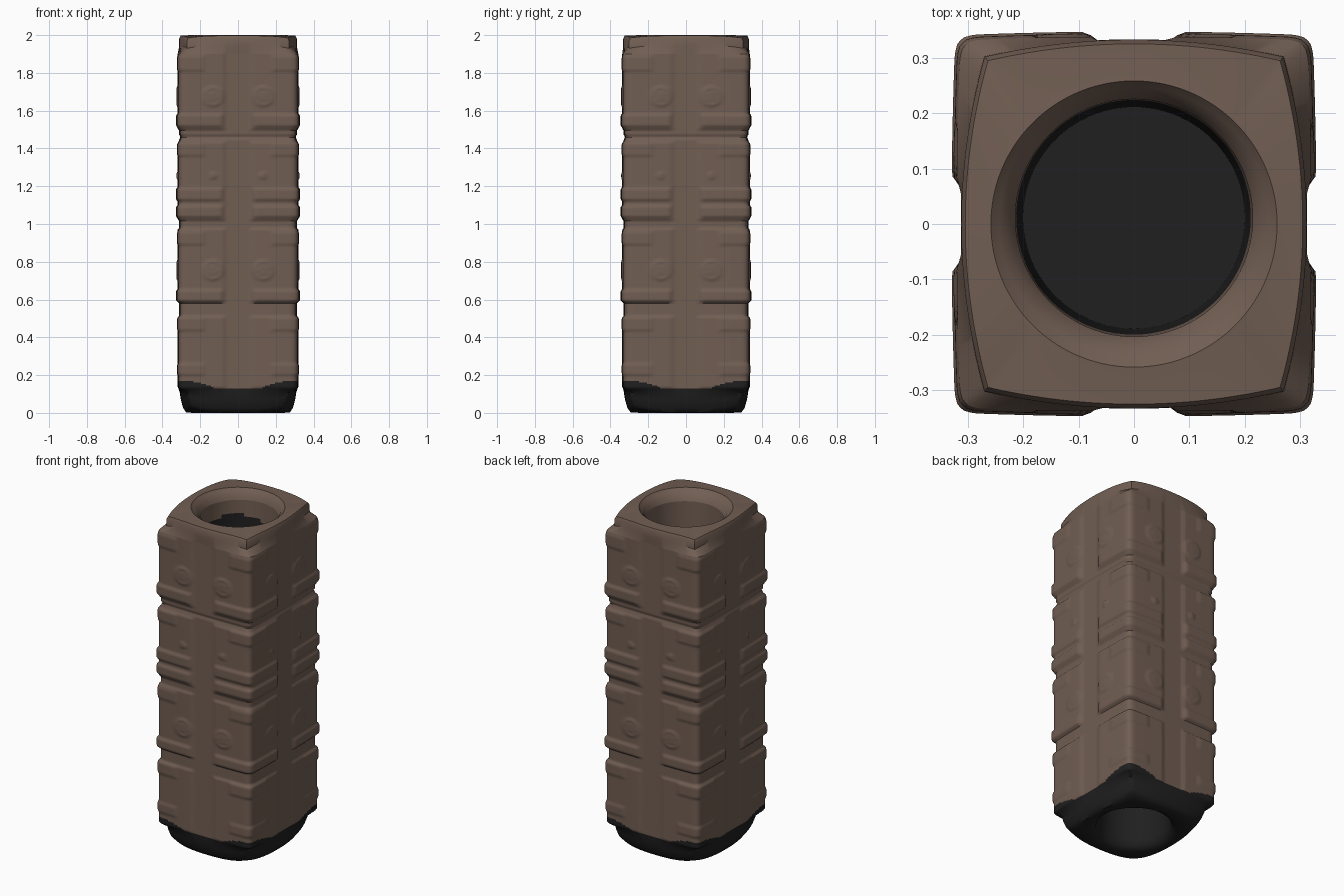
import bpy, math

if "Cube" in bpy.data.objects:
    bpy.data.objects.remove(bpy.data.objects["Cube"])

HX, HY, N = 0.305, 0.323, 48          # half sizes of the core, points per side


def material(name, rgb):
    m = bpy.data.materials.new(name)
    m.diffuse_color = (*rgb, 1)
    m.use_nodes = True
    m.node_tree.nodes["Principled BSDF"].inputs["Base Color"].default_value = m.diffuse_color
    return m


BROWN = material("brown stone", (0.165, 0.112, 0.086))
BLACK = material("black base", (0.014, 0.014, 0.014))


def step(a, b, x):
    t = min(max((x - a) / (b - a), 0), 1)
    return t * t * (3 - 2 * t)


def band(x, a, b, s=0.012):
    return step(a - s / 2, a + s / 2, x) * (1 - step(b - s / 2, b + s / 2, x))


# relief layout: (low z, high z) ranges and eyes (z, radius)
TIERS = [(1.50, 1.93), (1.02, 1.435), (0.585, 0.975), (0.13, 0.51)]
NOSE_BARS = [(1.515, 1.58), (1.125, 1.19), (1.035, 1.095), (0.59, 0.65)]
SHORT_BARS = [(1.81, 1.89), (1.36, 1.43), (0.89, 0.96), (0.435, 0.505), (0.20, 0.26)]
EYES = [(1.675, 0.06), (1.255, 0.02), (0.755, 0.06)]


def relief(u, v, z):
    """Outward offset of the carved side; v is the distance from the middle strip."""
    d = 0.007 * (1 - u * u)
    side = step(0.06, 0.075, v)
    d += 0.008 * side * sum(band(z, a, b) for a, b in TIERS)
    d += 0.009 * step(0.07, 0.085, v) * sum(band(z, a, b, 0.018) for a, b in NOSE_BARS)
    d += 0.005 * step(0.165, 0.18, v) * sum(band(z, a, b, 0.02) for a, b in SHORT_BARS)
    for ez, r in EYES:
        e = math.hypot(v - 0.13, z - ez) / r
        d += 0.006 * (1 - step(0.75, 1.05, e)) - 0.003 * band(e, 0.5, 0.62, 0.15)
    d -= 0.006 * band(z, 1.452, 1.468)
    return d


def turn(k, a, b):
    """Place (along, outward) on side k, counter-clockwise from the front."""
    return [(a, -b), (b, a), (-a, b), (-b, -a)][k]


def ring(fn):
    return [fn(k, -1 + 2 * i / N) for k in range(4) for i in range(N)]


def round_corner(x, y, hx, hy, r=0.03):
    qx, qy = abs(x) - (hx - r), abs(y) - (hy - r)
    if qx > 0 and qy > 0:
        f = min(1, r / math.hypot(qx, qy))
        x = math.copysign(hx - r + qx * f, x)
        y = math.copysign(hy - r + qy * f, y)
    return x, y


def body_point(z):
    def fn(k, u):
        along, out = (HX, HY) if k % 2 == 0 else (HY, HX)
        c = relief(1, along, z)
        d = relief(u, abs(u) * along, z)
        x, y = turn(k, u * (along + c), out + d)
        x, y = round_corner(x, y, HX + c, HY + c)
        return x, y, z
    return fn


def collar_point(z, s=1.0, drop=0.0):
    """Square collar with bulging sides and cut corners."""
    def fn(k, u):
        along, out, bulge = (0.27, 0.302, 0.031) if k % 2 == 0 else (0.302, 0.27, 0.042)
        x, y = turn(k, u * along * s, (out + bulge * (1 - u * u)) * s)
        return x, y, z - drop * u ** 4
    return fn


def circle_point(z, r, cy=0.0):
    def fn(k, u):
        a = (k - 1) * math.pi / 2 + u * math.pi / 4
        return r * math.cos(a), r * math.sin(a) + cy, z
    return fn


def loft(name, rings, rule, cap=False, sharp=40):
    n = 4 * N
    verts = [p for r in rings for p in r]
    faces = [(j * n + i, j * n + (i + 1) % n, (j + 1) * n + (i + 1) % n, (j + 1) * n + i)
             for j in range(len(rings) - 1) for i in range(n)]
    if cap:
        faces.append(tuple(range((len(rings) - 1) * n, len(rings) * n)))
    me = bpy.data.meshes.new(name)
    me.from_pydata(verts, [], faces)
    me.materials.append(BROWN)
    me.materials.append(BLACK)
    for p in me.polygons:
        p.material_index = int(rule(p.center))
    ob = bpy.data.objects.new(name, me)
    bpy.context.collection.objects.link(ob)
    bpy.ops.object.select_all(action='DESELECT')
    ob.select_set(True)
    bpy.context.view_layer.objects.active = ob
    bpy.ops.object.shade_smooth_by_angle(angle=math.radians(sharp))
    return ob


def is_base(c):
    """Black below a wavy line that climbs toward the corners."""
    t = min(abs(c.x) / HX, abs(c.y) / HY)
    return c.z < 0.11 + 0.06 * step(0.0, 0.95, t)


# carved square body
rows = 236
zs = [0.13 + (1.90 - 0.13) * j / rows for j in range(rows + 1)]
loft("carved_body", [ring(body_point(z)) for z in zs], is_base)

# top collar with its dished round rim
loft("top_collar", [ring(body_point(1.90)), ring(collar_point(1.945, 1.0, 0.015)),
                    ring(collar_point(1.98, 0.998, 0.01)), ring(collar_point(1.997, 0.975, 0.012)),
                    ring(circle_point(1.999, 0.268)), ring(circle_point(2.0, 0.258)),
                    ring(circle_point(1.985, 0.243, 0.004)), ring(circle_point(1.972, 0.228, 0.008)),
                    ring(circle_point(1.94, 0.214, 0.011))], lambda c: False, sharp=30)

# bore: brown near the mouth, black further down
loft("top_bore", [ring(circle_point(1.94 - 0.02 * j, 0.214 - 0.0003 * j, 0.011)) for j in range(48)],
     lambda c: c.z < 1.76 + 0.3 * (c.y - c.x), cap=True)

# black foot: tapering collar and round opening
loft("black_foot", [ring(circle_point(0.9, 0.19)), ring(circle_point(0.06, 0.2)),
                    ring(circle_point(0.02, 0.21)), ring(circle_point(0.0, 0.24)),
                    ring(collar_point(0.003, 0.88, -0.02)), ring(collar_point(0.025, 0.93, -0.02)),
                    ring(collar_point(0.07, 0.97, -0.015)), ring(collar_point(0.10, 0.985, -0.01)),
                    ring(body_point(0.13))], lambda c: True, sharp=50)
